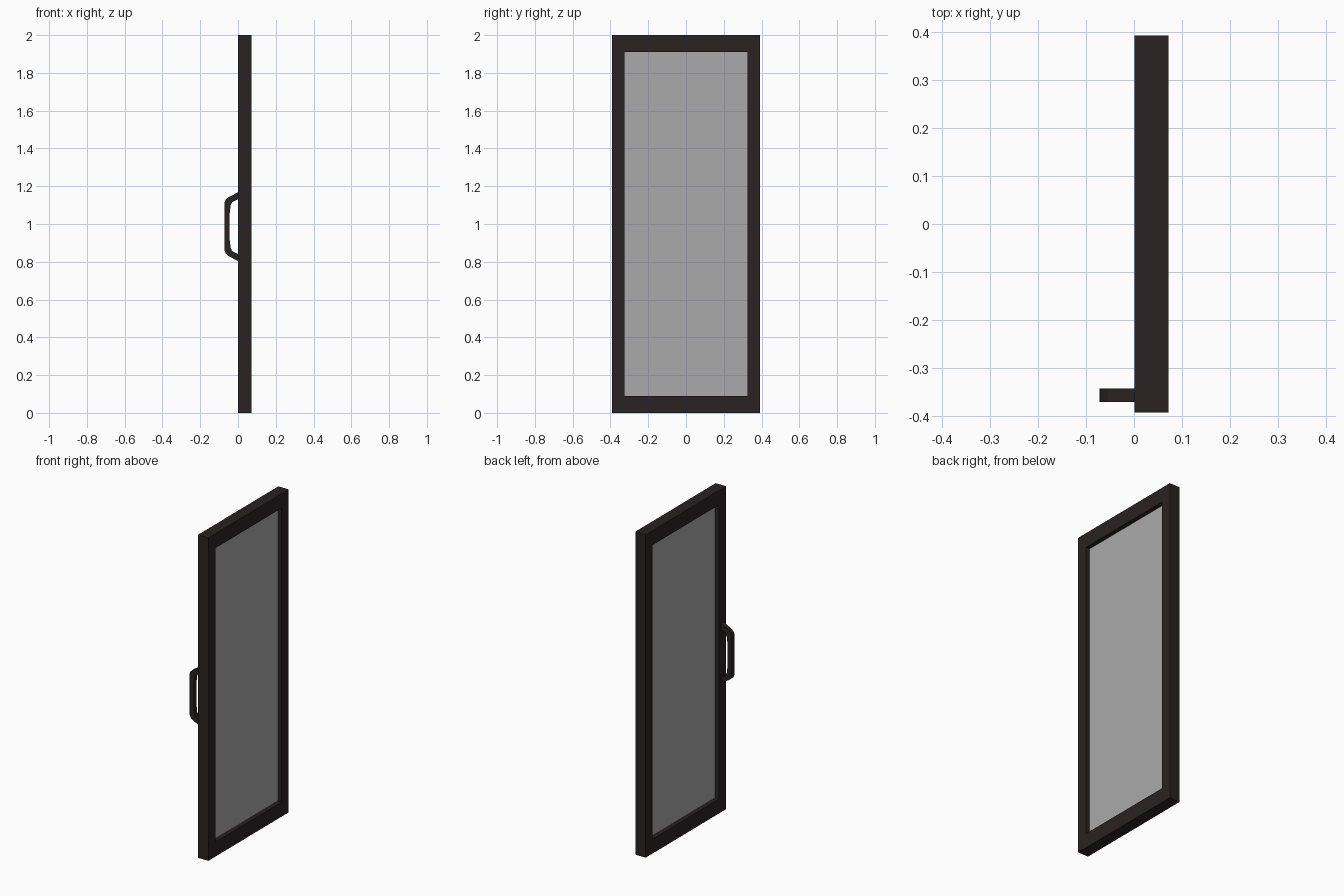
import bpy, bmesh
from mathutils import Vector

if "Cube" in bpy.data.objects:
    bpy.data.objects.remove(bpy.data.objects["Cube"])


def material(name, color):
    m = bpy.data.materials.new(name)
    m.diffuse_color = color
    m.use_nodes = True
    m.node_tree.nodes["Principled BSDF"].inputs["Base Color"].default_value = m.diffuse_color
    return m


DARK = material("dark_metal", (0.02, 0.017, 0.016, 1.0))
GLASS = material("tinted_glass", (0.4, 0.4, 0.4, 0.65))


def band(name, outer, inner, offset, mat, closed):
    """Extrude the flat band between two matching outlines along offset."""
    bm = bmesh.new()
    o = [bm.verts.new(p) for p in outer]
    i = [bm.verts.new(p) for p in inner]
    n = len(o)
    for k in range(n if closed else n - 1):
        j = (k + 1) % n
        bm.faces.new((o[k], o[j], i[j], i[k]))
    ext = bmesh.ops.extrude_face_region(bm, geom=bm.faces[:], use_keep_orig=True)
    moved = [v for v in ext["geom"] if isinstance(v, bmesh.types.BMVert)]
    bmesh.ops.translate(bm, verts=moved, vec=Vector(offset))
    bmesh.ops.recalc_face_normals(bm, faces=bm.faces[:])
    me = bpy.data.meshes.new(name)
    bm.to_mesh(me)
    bm.free()
    me.materials.append(mat)
    ob = bpy.data.objects.new(name, me)
    bpy.context.collection.objects.link(ob)
    return ob


def rectangle(x, half_y, z0, z1):
    return [(x, -half_y, z0), (x, half_y, z0), (x, half_y, z1), (x, -half_y, z1)]


# Door frame: rectangular ring
band("door_frame", rectangle(0, 0.393, 0, 2), rectangle(0, 0.325, 0.09, 1.91),
     (0.071, 0, 0), DARK, True)

# Glass pane recessed in the frame
bpy.ops.mesh.primitive_cube_add(size=1, location=(0.0355, 0, 1))
pane = bpy.context.object
pane.name = "glass_pane"
pane.scale = (0.018, 0.65, 1.82)
pane.data.materials.append(GLASS)

# Pull handle: half profiles in x and height, mirrored about the grip centre
MID = 0.986
outer_half = [(0.0, 0.183), (-0.055, 0.153), (-0.067, 0.142), (-0.073, 0.125)]
inner_half = [(0.0, 0.145), (-0.032, 0.130), (-0.040, 0.112), (-0.045, 0.07)]


def full(half):
    pts = half + [(x, -z) for x, z in reversed(half)]
    return [(x, -0.371, MID + z) for x, z in pts]


band("pull_handle", full(outer_half), full(inner_half), (0, 0.028, 0), DARK, False)

# Centre the whole model on x = 0
bpy.context.view_layer.update()
for ob in bpy.context.scene.objects:
    ob.location.x += 0.001
